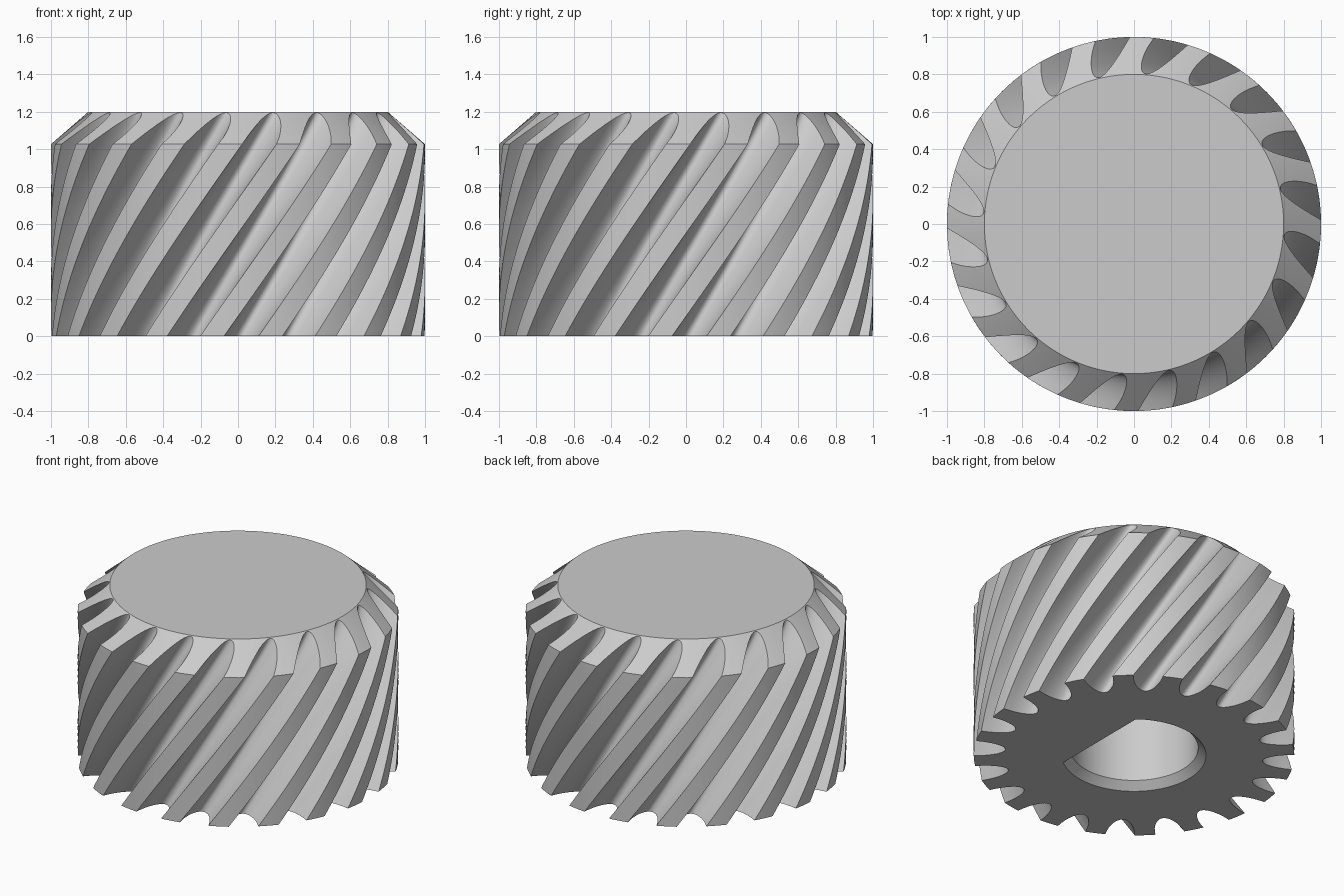
import bpy, bmesh
from math import sin, cos, pi, radians, acos, sqrt

if "Cube" in bpy.data.objects:
    bpy.data.objects.remove(bpy.data.objects["Cube"], do_unlink=True)

FLUTES = 20
HEIGHT = 1.2
TWIST = radians(40.5)     # turn per unit of height
PHASE = radians(1)
HALF_FLUTE = radians(5.3)
DEPTH = 0.195

grey = bpy.data.materials.new("plain grey")
grey.use_nodes = True
grey.diffuse_color = (0.6, 0.6, 0.6, 1)
grey.node_tree.nodes["Principled BSDF"].inputs["Base Color"].default_value = grey.diffuse_color


def loft(name, rings):
    """Closed solid through rings of equal point count."""
    bm = bmesh.new()
    loops = [[bm.verts.new(p) for p in ring] for ring in rings]
    n = len(loops[0])
    for low, high in zip(loops, loops[1:]):
        for i in range(n):
            j = (i + 1) % n
            bm.faces.new((low[i], low[j], high[j], high[i]))
    bm.faces.new(loops[0][::-1])
    bm.faces.new(loops[-1])
    mesh = bpy.data.meshes.new(name)
    bm.to_mesh(mesh)
    bm.free()
    mesh.materials.append(grey)
    obj = bpy.data.objects.new(name, mesh)
    bpy.context.collection.objects.link(obj)
    return obj


def polar(r, a, z):
    return (r * cos(a), r * sin(a), z)


def fluted_ring(z):
    pts = []
    pitch = 2 * pi / FLUTES
    for k in range(FLUTES):
        mid = PHASE + TWIST * z + k * pitch
        # rounded flute
        for i in range(17):
            t = pi * i / 16
            r = 1 - DEPTH * max(sin(t), 0) ** 0.9
            pts.append(polar(r, mid - HALF_FLUTE * cos(t), z))
        # land up to the next flute
        for i in range(1, 4):
            a = HALF_FLUTE + (pitch - 2 * HALF_FLUTE) * i / 4
            pts.append(polar(1, mid + a, z))
    return pts


def circle_ring(r, z, n=160):
    return [polar(r, 2 * pi * i / n, z) for i in range(n)]


def d_ring(grow, z, n=64):
    r, flat = 0.4 + grow, 0.23 + grow
    a = acos(flat / r)
    return [polar(r, a + (2 * pi - 2 * a) * i / n, z) for i in range(n + 1)]


def boolean(obj, tool, operation):
    mod = obj.modifiers.new(operation, 'BOOLEAN')
    mod.operation = operation
    mod.solver = 'EXACT'
    mod.object = tool
    bpy.context.view_layer.objects.active = obj
    bpy.ops.object.modifier_apply(modifier=mod.name)
    bpy.data.objects.remove(tool, do_unlink=True)


# Twisted fluted body, made overlong and trimmed by the cone
STEPS = 32
knob = loft("fluted_knob", [fluted_ring(1.3 * i / STEPS) for i in range(STEPS + 1)])

# Conical shoulder and flat top
cone = loft("shoulder_cutter", [circle_ring(2.3, -0.1), circle_ring(0.8, HEIGHT)])
boolean(knob, cone, 'INTERSECT')

# Blind D-shaped shaft hole with a chamfered mouth
hole = loft("shaft_hole_cutter", [d_ring(0.1, -0.05), d_ring(0, 0.05), d_ring(0, 1.0)])
boolean(knob, hole, 'DIFFERENCE')

# Smooth flutes, crisp edges
bpy.ops.object.select_all(action='DESELECT')
knob.select_set(True)
bpy.context.view_layer.objects.active = knob
bpy.ops.object.shade_smooth_by_angle(angle=radians(30))
